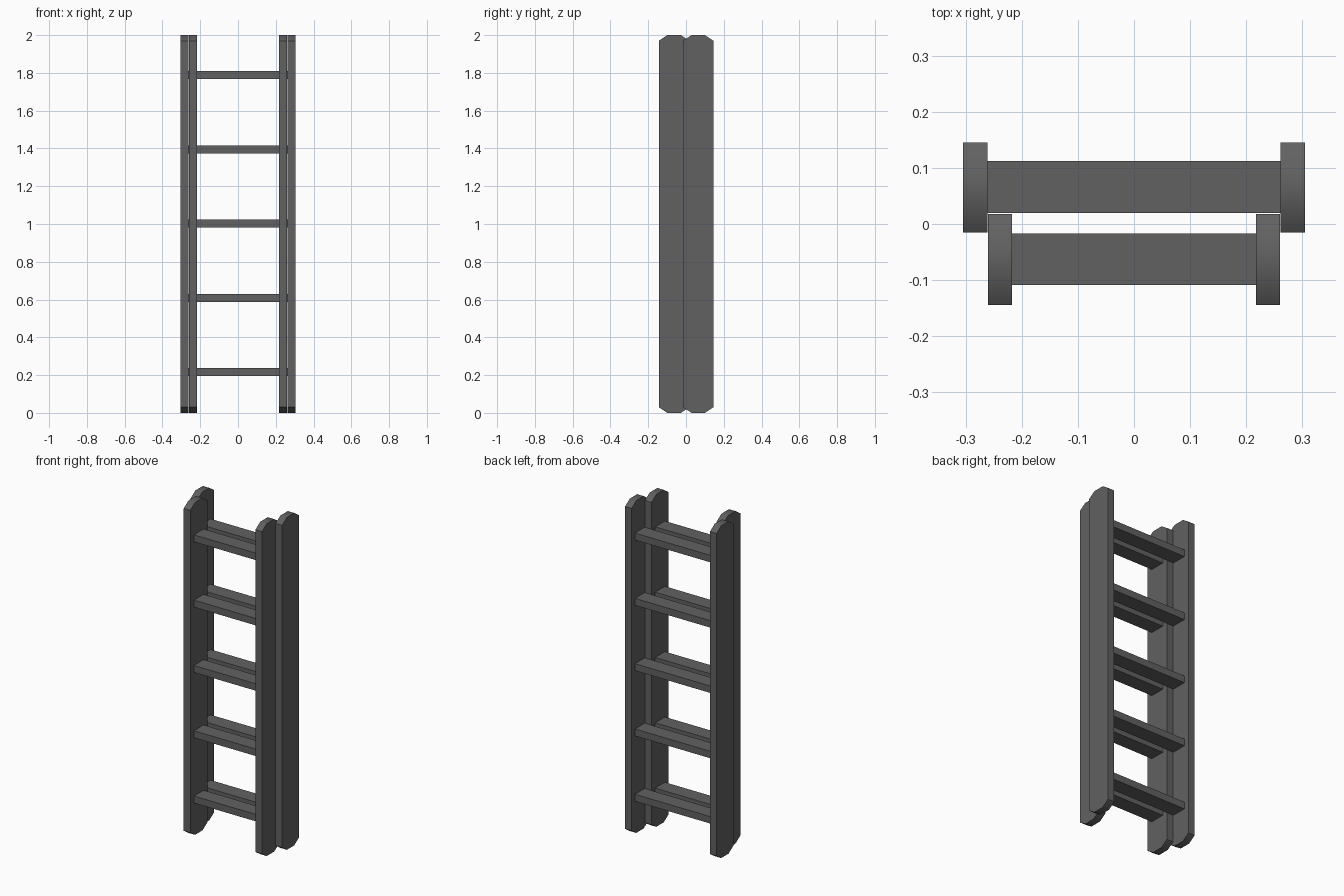
import bpy
import bmesh
from math import radians

cube = bpy.data.objects.get("Cube")
if cube:
    bpy.data.objects.remove(cube, do_unlink=True)

grey = bpy.data.materials.new("dark_grey_metal")
grey.use_nodes = True
colour = (0.12, 0.12, 0.12, 1)
grey.diffuse_color = colour
grey.node_tree.nodes["Principled BSDF"].inputs["Base Color"].default_value = colour


def extrude_profile(name, profile, x0, x1):
    """Extrude a (y, z) outline along x."""
    bm = bmesh.new()
    face = bm.faces.new([bm.verts.new((x0, y, z)) for y, z in profile])
    grown = bmesh.ops.extrude_face_region(bm, geom=[face], use_keep_orig=True)
    for v in grown["geom"]:
        if isinstance(v, bmesh.types.BMVert):
            v.co.x = x1
    bmesh.ops.recalc_face_normals(bm, faces=bm.faces[:])
    mesh = bpy.data.meshes.new(name)
    bm.to_mesh(mesh)
    bm.free()
    mesh.materials.append(grey)
    obj = bpy.data.objects.new(name, mesh)
    bpy.context.collection.objects.link(obj)
    return obj


def rail(name, x0, x1, y0, y1):
    """Upright board with clipped corners at both ends."""
    cy, cz = 0.045, 0.03
    outline = [(y0 + cy, 0), (y1 - cy, 0), (y1, cz), (y1, 2 - cz),
               (y1 - cy, 2), (y0 + cy, 2), (y0, 2 - cz), (y0, cz)]
    obj = extrude_profile(name, outline, x0, x1)
    bpy.ops.object.select_all(action="DESELECT")
    obj.select_set(True)
    bpy.context.view_layer.objects.active = obj
    bpy.ops.object.shade_smooth_by_angle(angle=radians(40))


# Two sliding sections: inner half-width, rail y range, rung y range
sections = {
    "front": (0.217, (-0.144, 0.018), (-0.109, -0.017)),
    "back": (0.261, (-0.015, 0.145), (0.02, 0.112)),
}
thickness = 0.0435
rung_half = 0.021

for section, (half, rail_y, rung_y) in sections.items():
    # Side rails
    for side, s in (("left", 1), ("right", -1)):
        rail(f"{section}_{side}_rail", s * half, s * (half + thickness), *rail_y)
    # Flat rungs
    for i in range(5):
        z = 0.216 + i * 0.393
        low, high = z - rung_half, z + rung_half
        y0, y1 = rung_y
        extrude_profile(f"{section}_rung_{i + 1}",
                        [(y0, low), (y1, low), (y1, high), (y0, high)], -half, half)
